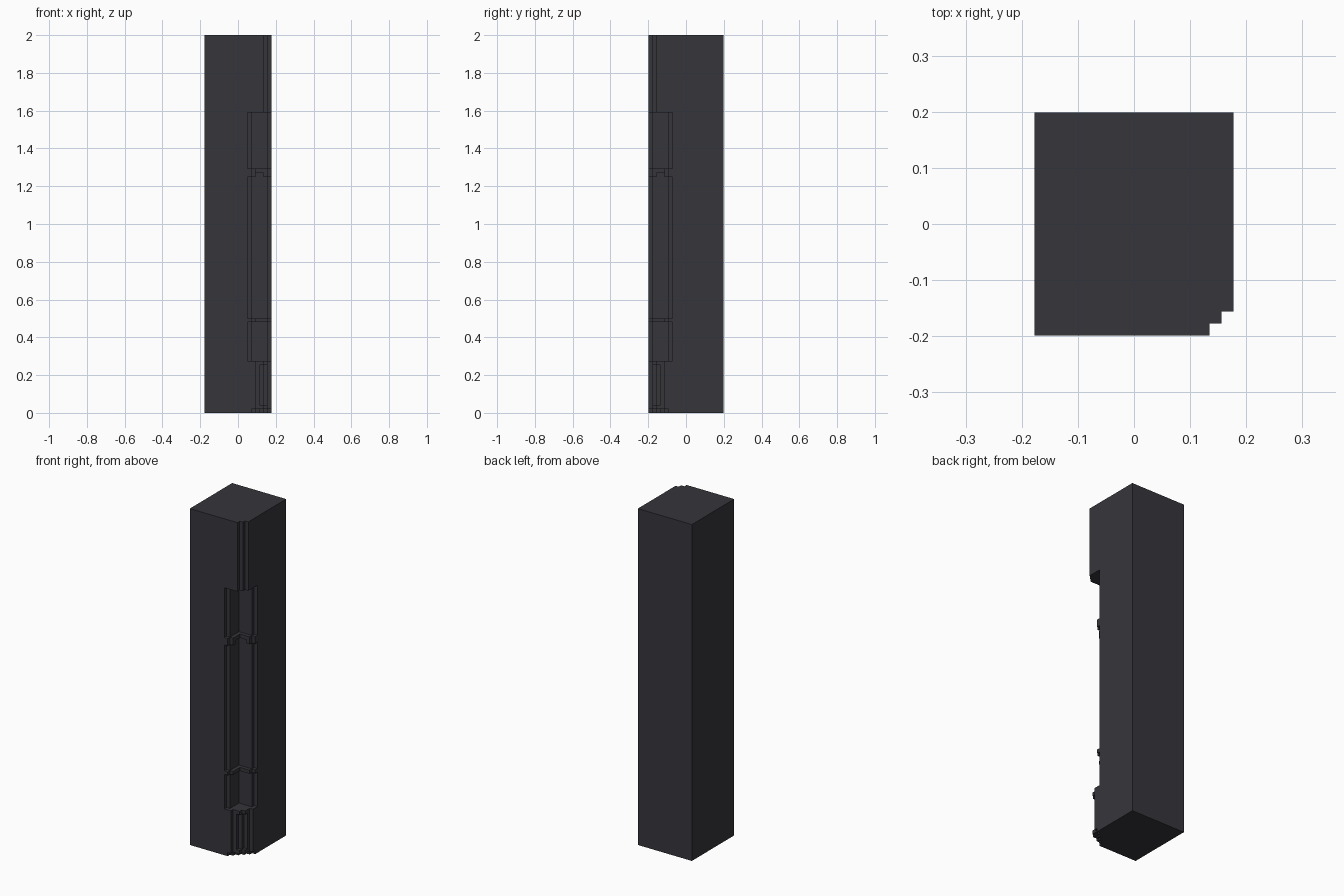
import bpy
import bmesh

cube = bpy.data.objects.get("Cube")
if cube:
    bpy.data.objects.remove(cube, do_unlink=True)

HX, HY, STEP, N = 0.1775, 0.1985, 0.0213, 7


def rows(*counts):
    """Cells cut from the front left corner: one count per row, going inwards."""
    return {(a, b) for b, n in enumerate(counts) for a in range(n)}


# Stepped corner cut, as bands of (top height, cut cells) from the floor up
niche = rows(6, 5, 5, 5, 5, 1)
ledge = rows(5, 4, 4, 4, 1)
flute = rows(4, 3, 2, 1)
lip = rows(4, 2, 1, 1)
bracketed = niche - {(5, 0), (0, 5), (4, 1), (1, 4)}
bands = [
    (0.021, rows(5, 4, 3, 2, 1)),   # undercut foot
    (0.042, lip),
    (0.254, flute),                 # fluted base
    (0.275, lip),
    (0.480, niche),                 # lower niche
    (0.501, ledge),
    (1.250, niche),                 # tall niche
    (1.271, bracketed),
    (1.294, ledge),
    (1.590, niche),                 # upper niche
    (2.000, rows(2, 1)),            # stepped top edge
]

# Grid planes: column 0 is the outermost cell of the carved corner
xs = [HX - STEP * i for i in range(N)] + [-HX]
ys = [-HY + STEP * i for i in range(N)] + [HY]
zs = [0.0] + [top for top, _ in bands]


def solid(a, b, k):
    return (0 <= a < N and 0 <= b < N and 0 <= k < len(bands)
            and (a, b) not in bands[k][1])


# Outer skin only, then merged into large flat faces
bm = bmesh.new()
for k in range(len(bands)):
    for a in range(N):
        for b in range(N):
            if not solid(a, b, k):
                continue
            cell = (a, b, k)
            for axis in range(3):
                u, v = (axis + 1) % 3, (axis + 2) % 3
                for side in (0, 1):
                    near = list(cell)
                    near[axis] += 2 * side - 1
                    if solid(*near):
                        continue
                    corners = []
                    for du, dv in ((0, 0), (1, 0), (1, 1), (0, 1)):
                        p = list(cell)
                        p[axis] += side
                        p[u] += du
                        p[v] += dv
                        corners.append(bm.verts.new((xs[p[0]], ys[p[1]], zs[p[2]])))
                    bm.faces.new(corners)
bmesh.ops.remove_doubles(bm, verts=bm.verts, dist=0.0005)
bmesh.ops.recalc_face_normals(bm, faces=bm.faces)
bmesh.ops.dissolve_limit(bm, angle_limit=0.01, verts=bm.verts, edges=bm.edges)
mesh = bpy.data.meshes.new("corner_pillar")
bm.to_mesh(mesh)
bm.free()

# Dark stone colour
stone = bpy.data.materials.new("dark_grey_stone")
stone.use_nodes = True
colour = (0.037, 0.036, 0.044, 1.0)
stone.diffuse_color = colour
stone.node_tree.nodes["Principled BSDF"].inputs["Base Color"].default_value = colour
mesh.materials.append(stone)

pillar = bpy.data.objects.new("corner_pillar", mesh)
bpy.context.collection.objects.link(pillar)
